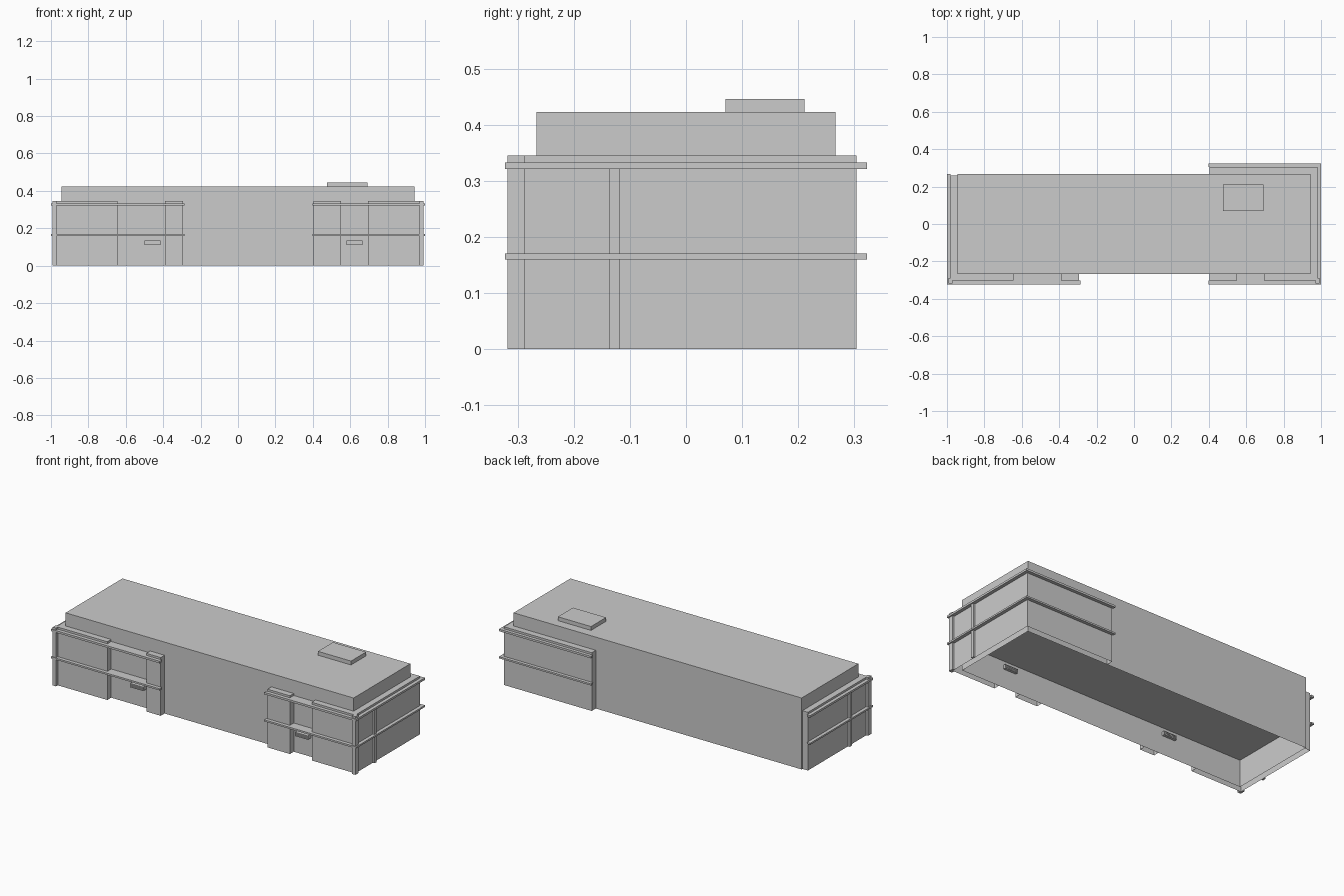
import bpy
import bmesh

default_cube = bpy.data.objects.get("Cube")
if default_cube:
    bpy.data.objects.remove(default_cube, do_unlink=True)

# Single concrete colour
concrete = bpy.data.materials.new("concrete_grey")
concrete.use_nodes = True
grey = (0.6, 0.6, 0.6, 1)
concrete.diffuse_color = grey
concrete.node_tree.nodes["Principled BSDF"].inputs["Base Color"].default_value = grey


def finish(name, bm):
    bmesh.ops.recalc_face_normals(bm, faces=bm.faces[:])
    mesh = bpy.data.meshes.new(name)
    bm.to_mesh(mesh)
    bm.free()
    mesh.materials.append(concrete)
    obj = bpy.data.objects.new(name, mesh)
    bpy.context.collection.objects.link(obj)


def prism(name, outline, bottom, top, open_bottom=False):
    """Extrude a plan outline upwards, optionally leaving the underside open."""
    bm = bmesh.new()
    base = bm.faces.new([bm.verts.new((x, y, bottom)) for x, y in outline])
    if top > bottom:
        result = bmesh.ops.extrude_face_region(bm, geom=[base], use_keep_orig=True)
        for item in result["geom"]:
            if isinstance(item, bmesh.types.BMVert):
                item.co.z = top
        if open_bottom:
            bmesh.ops.delete(bm, geom=[base], context='FACES_ONLY')
    finish(name, bm)


def block(name, x_range, y_range, z_range, open_bottom=False):
    (xa, xb), (ya, yb) = x_range, y_range
    prism(name, [(xa, ya), (xb, ya), (xb, yb), (xa, yb)], *z_range, open_bottom)


# Main plan dimensions
main_x, main_y = 0.944, 0.266
side, wall, back = 0.98, 0.302, 0.304
parapet, roof, ceiling = 0.345, 0.423, 0.16
left_end, right_end = -0.295, 0.405
left_bay, right_bay = (-0.645, -0.39), (0.552, 0.695)
main_span, main_depth = (-main_x, main_x), (-main_y, main_y)


def bay_outline(bay):
    """Plan points stepping in and out around a recessed entrance bay."""
    a, b = bay
    return [(a, -wall), (a, -main_y), (b, -main_y), (b, -wall)]


# Main hall, hollow below its floor slab
block("main_hall", main_span, main_depth, (0, roof), open_bottom=True)
block("floor_slab", main_span, main_depth, (ceiling, ceiling))
block("rooftop_unit", (0.475, 0.692), (0.07, 0.211), (roof, 0.446))

# Wings wrapped around the front corners and ends, open underneath
left_wing = (
    [(-side, -wall)] + bay_outline(left_bay)
    + [(left_end, -wall), (left_end, -main_y), (-main_x, -main_y),
       (-main_x, 0.258), (-side, 0.258)]
)
right_wing = (
    [(right_end, -wall)] + bay_outline(right_bay)
    + [(side, -wall), (side, back), (right_end, back), (right_end, main_y),
       (main_x, main_y), (main_x, -main_y), (right_end, -main_y)]
)
prism("left_wing", left_wing, 0, parapet, open_bottom=True)
prism("right_wing", right_wing, 0, parapet, open_bottom=True)

# Ledges at two levels
ledge_levels = {"lower": (0.16, 0.17), "upper": (0.321, 0.333)}
edge = 0.323
for level, heights in ledge_levels.items():
    # Ledges along the fronts
    block(level + "_left_front_ledge", (-1, left_end + 0.008), (-edge, -wall), heights)
    block(level + "_right_front_ledge", (right_end - 0.008, 1), (-edge, -wall), heights)
    # Ledge slabs filling the entrance bays
    block(level + "_left_bay_slab", left_bay, (-wall, -main_y), heights)
    block(level + "_right_bay_slab", right_bay, (-wall, -main_y), heights)
    # Ledges along both ends and the rear wing
    block(level + "_left_end_ledge", (-1, -side), (-wall, main_y), heights)
    block(level + "_right_end_ledge", (side, 1), (-wall, edge), heights)
    block(level + "_rear_ledge", (right_end - 0.008, side), (back, edge), heights)

# Corner piers and slim end pilasters
for sign, label in ((-1, "left"), (1, "right")):
    outer, inner = sign * 0.992, sign * 0.97
    span = (min(outer, inner), max(outer, inner))
    block(label + "_corner_pier", span, (-0.318, -wall), (0, parapet))
    face = sign * side
    strip = (min(outer, face), max(outer, face))
    block(label + "_corner_pier_return", strip, (-wall, -0.288), (0, parapet))
    block(label + "_end_pilaster", strip, (-0.137, -0.118), (0, parapet - 0.02))

# Slatted canopies over the entrances, anchored through the hall wall
for label, x_range in (("left", (-0.5, -0.415)), ("right", (0.58, 0.665))):
    block(label + "_canopy_core", x_range, (-0.289, -0.252), (0.113, 0.135))
    for slat in range(4):
        low = 0.112 + slat * 0.0065
        block(f"{label}_canopy_slat_{slat}", x_range, (-0.296, -0.25), (low, low + 0.0035))
